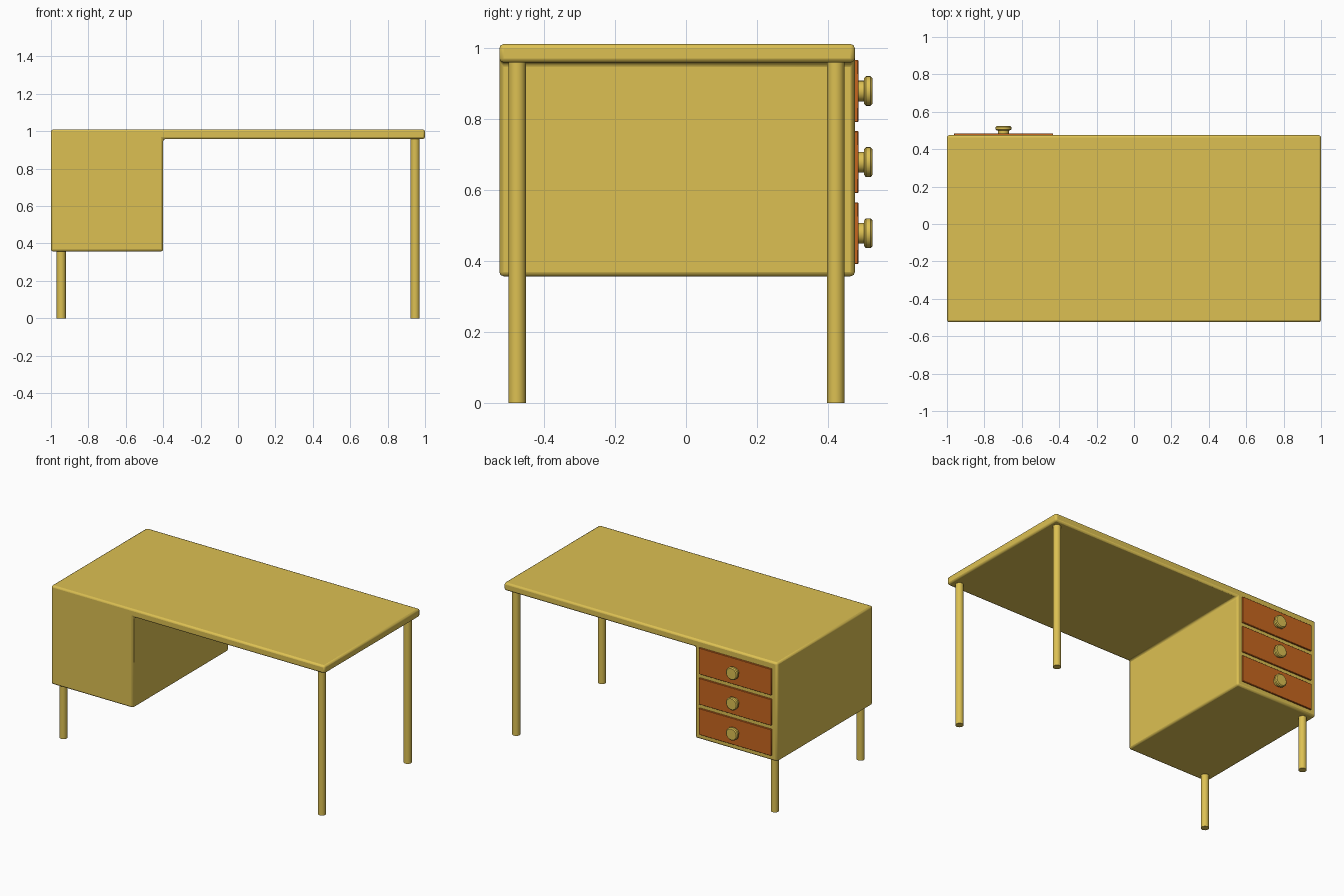
import bpy, bmesh, math
from mathutils import Matrix

if "Cube" in bpy.data.objects:
    bpy.data.objects.remove(bpy.data.objects["Cube"])


def material(name, rgb):
    m = bpy.data.materials.new(name)
    m.diffuse_color = (*rgb, 1)
    m.use_nodes = True
    m.node_tree.nodes["Principled BSDF"].inputs["Base Color"].default_value = m.diffuse_color
    return m


wood = material("yellow wood", (0.72, 0.53, 0.085))
orange = material("orange drawer", (0.58, 0.135, 0.014))


def finish(name, bm, mat, bevel=0, segments=2):
    bmesh.ops.recalc_face_normals(bm, faces=bm.faces)
    mesh = bpy.data.meshes.new(name)
    bm.to_mesh(mesh)
    bm.free()
    mesh.materials.append(mat)
    ob = bpy.data.objects.new(name, mesh)
    bpy.context.collection.objects.link(ob)
    if bevel:
        mod = ob.modifiers.new("bevel", 'BEVEL')
        mod.width = bevel
        mod.segments = segments
    bpy.ops.object.select_all(action='DESELECT')
    ob.select_set(True)
    bpy.context.view_layer.objects.active = ob
    bpy.ops.object.shade_smooth_by_angle(angle=math.radians(40))
    return ob


def extrude_profile(name, points, y0, y1, mat, bevel, segments=2):
    """Extrude an x-z outline along y."""
    bm = bmesh.new()
    face = bm.faces.new([bm.verts.new((x, y0, z)) for x, z in points])
    out = bmesh.ops.extrude_face_region(bm, geom=[face])
    for v in out["geom"]:
        if isinstance(v, bmesh.types.BMVert):
            v.co.y = y1
    return finish(name, bm, mat, bevel, segments)


# Desk top and drawer cabinet in one L-shaped body
extrude_profile("desk_body", [(-1, 0.357), (-0.4, 0.357), (-0.4, 0.958),
                              (1, 0.958), (1, 1.01), (-1, 1.01)],
                -0.525, 0.475, wood, 0.012)

# Four round legs: short under the cabinet, long on the open side
for side, x, top in (("left", -0.945, 0.36), ("right", 0.947, 0.96)):
    for end, y in (("front", -0.475), ("back", 0.421)):
        bm = bmesh.new()
        bmesh.ops.create_cone(bm, cap_ends=True, segments=16,
                              radius1=0.0245, radius2=0.0245, depth=top,
                              matrix=Matrix.Translation((x, y, top / 2)))
        finish(f"{end}_{side}_leg", bm, wood)

# Lathe outline of a knob: radius, y
KNOB = [(0, 0.484), (0.029, 0.484), (0.029, 0.500), (0.036, 0.501),
        (0.042, 0.506), (0.042, 0.519), (0.036, 0.5245), (0, 0.525)]

# Three drawers with turned knobs
for i in range(3):
    z = 0.478 + 0.2 * i
    h = 0.087
    extrude_profile(f"drawer_front_{i + 1}",
                    [(-0.962, z - h), (-0.432, z - h), (-0.432, z + h), (-0.962, z + h)],
                    0.47, 0.485, orange, 0.002, 1)
    bm = bmesh.new()
    vs = [bm.verts.new((-0.698 + r, y, z)) for r, y in KNOB]
    edges = [bm.edges.new(p) for p in zip(vs, vs[1:])]
    bmesh.ops.spin(bm, geom=vs + edges, cent=(-0.698, 0, z), axis=(0, 1, 0),
                   angle=math.tau, steps=24)
    bmesh.ops.remove_doubles(bm, verts=bm.verts, dist=0.0005)
    finish(f"drawer_knob_{i + 1}", bm, wood)
